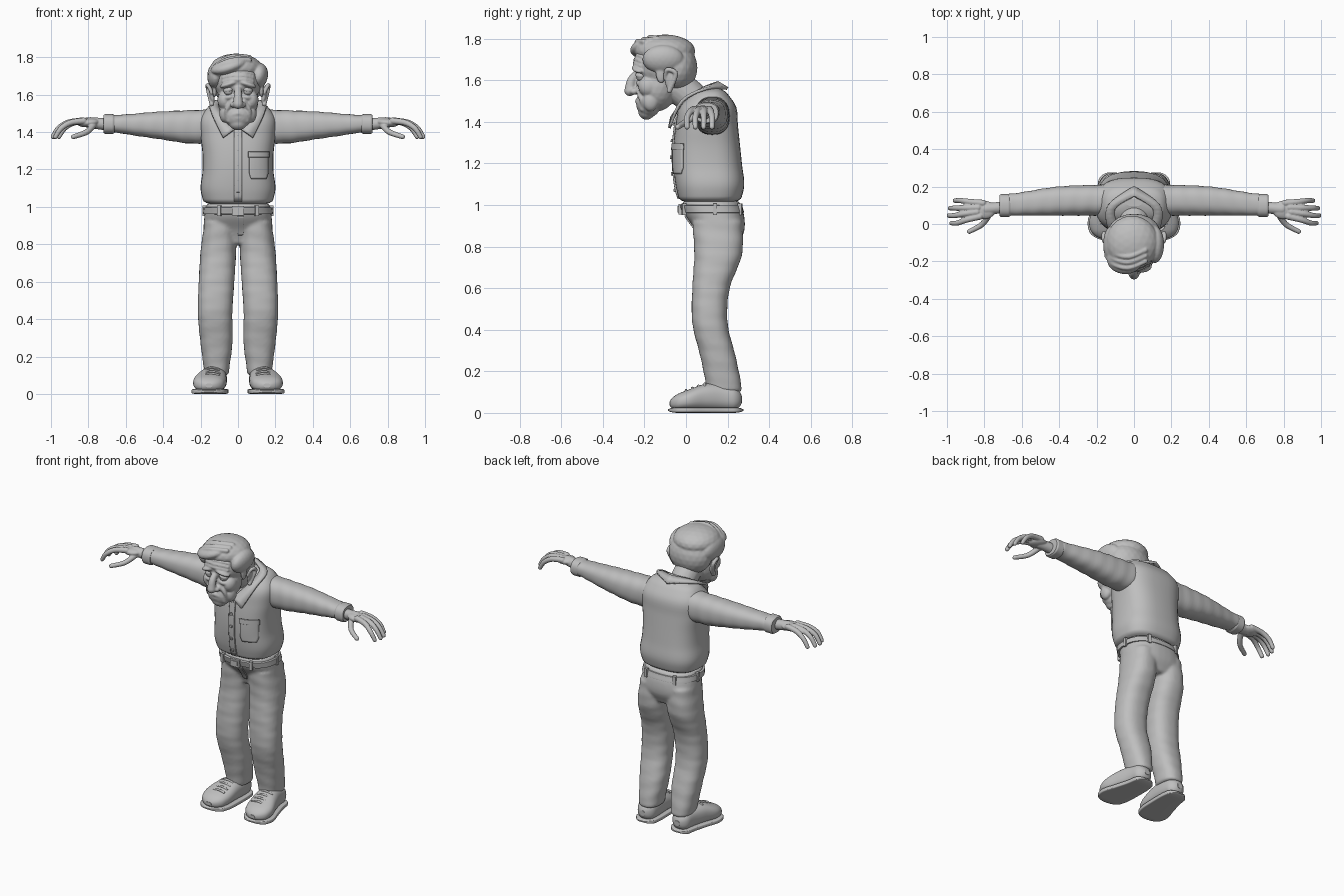
import bpy, bmesh, math
from mathutils import Euler, Matrix

default_cube = bpy.data.objects.get("Cube")
if default_cube:
    bpy.data.objects.remove(default_cube)

grey = bpy.data.materials.new("clay_grey")
grey.use_nodes = True
tone = (.52, .52, .52, 1)
grey.diffuse_color = tone
grey.node_tree.nodes["Principled BSDF"].inputs["Base Color"].default_value = tone

HEAD = (0, -.1, 1.6)
WRIST = (0, 0, 1.4)


def finish(name, bm, at=(0, 0, 0), mirror=False, voxel=None, relax=2):
    """Turn a bmesh into a shaded object, optionally mirrored and fused."""
    bmesh.ops.recalc_face_normals(bm, faces=bm.faces)
    mesh = bpy.data.meshes.new(name)
    bm.to_mesh(mesh)
    bm.free()
    mesh.materials.append(grey)
    mesh.shade_smooth()
    mesh.set_sharp_from_angle(angle=math.radians(50))
    part = bpy.data.objects.new(name, mesh)
    part.location = at
    bpy.context.collection.objects.link(part)
    if mirror:
        part.modifiers.new("mirror", 'MIRROR').use_mirror_merge = voxel is None
    if voxel:
        fuse = part.modifiers.new("fuse", 'REMESH')
        fuse.mode, fuse.voxel_size, fuse.use_smooth_shade = 'VOXEL', voxel, True
        part.modifiers.new("relax", 'SMOOTH').iterations = relax
    return part


def thicken(part, thickness):
    cloth = part.modifiers.new("cloth", 'SOLIDIFY')
    cloth.thickness, cloth.offset = thickness, 0


def mix(t, keys):
    """Smooth value at t along evenly spaced keys; a plain number is constant."""
    if not isinstance(keys, (tuple, list)):
        return keys
    last = len(keys) - 1
    i = min(int(t * last), last - 1)
    f = t * last - i
    before, a, b, after = keys[max(i - 1, 0)], keys[i], keys[i + 1], keys[min(i + 2, last)]
    enter, leave = (b - before) / 2, (after - a) / 2
    ease = f * f * (3 - 2 * f)
    return a + (b - a) * ease + f * (1 - f) * (enter * (1 - f) - leave * f)


def path(points, count):
    return [[mix(i / count, axis) for axis in zip(*points)] for i in range(count + 1)]


def loft(bm, axis, start, stop, left, right, low, high, power=2.4, bevel=.01, fold=0, sides=36):
    """Rounded-box rings along an axis, following four edge profiles."""
    rings, count = [], 40
    for j in range(count + 1):
        t = (1 - math.cos(math.pi * j / count)) / 2
        pos = start + (stop - start) * t
        inset = 1 - min(1, min(pos - start, stop - pos) / bevel)
        end = max(.3, math.sqrt(1 - inset * inset)) if bevel > .03 else 1 - .1 * inset
        ends = [mix(t, keys) for keys in (left, right, low, high)]
        ring = []
        for i in range(sides):
            angle = math.tau * i / sides
            c, s = math.cos(angle), math.sin(angle)
            k = end * (1 + fold * math.sin(math.tau * pos * 12 + 2 * math.sin(angle + 1)))
            a = (ends[0] + ends[1] + (ends[1] - ends[0]) * k * math.copysign(abs(c) ** (2 / power), c)) / 2
            b = (ends[2] + ends[3] + (ends[3] - ends[2]) * k * math.copysign(abs(s) ** (2 / power), s)) / 2
            ring.append(bm.verts.new({'x': (pos, a, b), 'y': (a, pos, b), 'z': (a, b, pos)}[axis]))
        rings.append(ring)
    for ring, above in zip(rings, rings[1:]):
        for i in range(sides):
            bm.faces.new((ring[i - 1], ring[i], above[i], above[i - 1]))
    bm.faces.new(rings[0])
    bm.faces.new(rings[-1])
    return bm


def barrel(bm, start, stop, half, front, back, **options):
    """A vertical loft that is the same on both sides of the middle."""
    return loft(bm, 'z', start, stop, [-h for h in half], half, front, back, **options)


def ball(bm, centre, size, turn=(0, 0, 0)):
    place = Matrix.Translation(centre) @ Euler(turn).to_matrix().to_4x4()
    bmesh.ops.create_icosphere(bm, subdivisions=3, radius=1,
                               matrix=place @ Matrix.Diagonal((*size, 1)))


def chain(bm, points, first, last):
    """A fleshy tube of overlapping balls through the points."""
    count = 7 * len(points)
    for i, point in enumerate(path(points, count)):
        ball(bm, point, [first + (last - first) * i / count] * 3)


def box(bm, centre, size, turn=0):
    bmesh.ops.create_cube(bm, size=1, matrix=Matrix.Translation(centre)
                          @ Matrix.Rotation(turn, 4, 'Z') @ Matrix.Diagonal((*size, 1)))


def plate(name, middle, height, width, tall, target, lift, taper=0):
    """Thin cloth panel projected onto the front of a garment."""
    bm = bmesh.new()
    bmesh.ops.create_grid(bm, x_segments=10, y_segments=14, size=1)
    for v in bm.verts:
        u, h = v.co.x, v.co.y
        u *= 1 - taper * max(0, -h - .6)
        v.co = (middle + u * width / 2, -.5, height + h * tall / 2)
    panel = finish(name, bm)
    drape = panel.modifiers.new("drape", 'SHRINKWRAP')
    drape.target, drape.wrap_method, drape.offset = target, 'PROJECT', lift
    drape.use_project_y = drape.use_positive_direction = True
    thicken(panel, .008)


# Shirt body with a bloused hem, pocket and buttons
shirt = finish("shirt_body", barrel(
    bmesh.new(), 1, 1.57, half=(.18, .2, .19, .19, .2, .2, .14),
    front=(-.03, -.05, -.06, -.06, -.05, -.03, .05),
    back=(.26, .28, .27, .26, .25, .24, .18), power=2.7, bevel=.035))
plate("button_placket", 0, 1.23, .04, .4, shirt, .004)
plate("chest_pocket", .11, 1.22, .1, .14, shirt, .005, taper=.5)
plate("pocket_hem", .11, 1.28, .11, .03, shirt, .009)
for i in range(5):
    plate("shirt_button", 0, 1.07 + .08 * i, .016, .016, shirt, .011, taper=.8)

# Folded collar
bm = bmesh.new()
inner = path([(0, .15, .09), (.1, .08, .06), (.08, -.01, 0), (.01, -.07, -.08)], 15)
outer = path([(0, .2, .06), (.14, .1, .06), (.14, -.02, 0), (.08, -.08, -.13)], 15)
edges = [(bm.verts.new(a), bm.verts.new(b)) for a, b in zip(inner, outer)]
for near, far in zip(edges, edges[1:]):
    bm.faces.new((*near, *reversed(far)))
thicken(finish("collar", bm, at=(0, 0, 1.5), mirror=True), .014)

# Sleeves and cuffs
finish("sleeves", loft(bmesh.new(), 'x', .13, .68, .045, (.21, .2, .16),
                       (1.34, 1.34, 1.36, 1.38, 1.4), (1.52, 1.51, 1.49),
                       fold=.015), mirror=True)
finish("cuffs", loft(bmesh.new(), 'x', .66, .72, .037, .16, 1.39, 1.496), mirror=True)

# Hands with drooping fingers
bm = bmesh.new()
chain(bm, [(.69, .09, .04), (.79, .08, .05)], .033, .03)
ball(bm, (.8, .075, .05), (.06, .05, .024), turn=(0, .1, 0))
for i in range(4):
    reach, knuckle, tip = .99 - .01 * (i - 1.2) ** 2, .04 + .024 * i, .005 + .04 * i
    chain(bm, [(reach - .15, knuckle, .06), (reach - .08, (knuckle + tip) / 2, .05),
               (reach - .03, tip, .02), (reach, tip, -.025)], .018, .0125)
chain(bm, [(.77, .06, .04), (.81, 0, 0), (.88, -.04, -.025)], .018, .013)
finish("hands", bm, at=WRIST, mirror=True, voxel=.004)

# Trousers fused from hips and mirrored legs
bm = barrel(bmesh.new(), .8, 1.02, half=(.13, .18, .18, .17),
            front=(.08, .05, 0, -.02), back=(.25, .28, .28, .26))
loft(bm, 'z', .1, .93, (.05, .03, .03, .02, .01, .01), (.18, .2, .215, .21, .2, .18),
     (.1, .07, .03, .03, .04, .03), (.27, .24, .2, .21, .27, .27), fold=.012)
trousers = finish("trousers", bm, mirror=True, voxel=.009, relax=4)
plate("trouser_fly", .013, .9, .034, .1, trousers, .003, taper=.6)

# Belt, buckle and loops
finish("belt", barrel(bmesh.new(), .96, 1, half=(.187, .183), front=(-.02, -.03),
                      back=(.28, .27), bevel=.003))
bm = bmesh.new()
box(bm, (0, -.028, .98), (.065, .014, .05))
box(bm, (0, -.036, .98), (.04, .01, .03))
finish("belt_buckle", bm)
bm = bmesh.new()
for place, turn in (((.1, -.01, .98), .25), ((.18, .14, .98), 0), ((.1, .26, .98), -.25)):
    box(bm, place, (.02, .02, .055), turn)
finish("belt_loops", bm, mirror=True)

# Shoes, soles and laces
inside, outside = (.09, .065, .06, .06, .07), (.22, .24, .215, .19, .18)
finish("shoes", loft(bmesh.new(), 'y', -.08, .27, inside, outside, .01,
                     (.08, .11, .14, .14, .12), bevel=.05), mirror=True)
finish("soles", loft(bmesh.new(), 'y', -.086, .276, [a - .008 for a in inside],
                     [a + .008 for a in outside], 0, .027, power=7, bevel=.05), mirror=True)
bm = bmesh.new()
for i in range(4):
    y, z = .03 * i, .11 + .01 * i
    chain(bm, [(.1, y, z - .01), (.14, y, z), (.18, y, z - .01)], .007, .007)
finish("shoelaces", bm, mirror=True, voxel=.004, relax=1)

# Head: neck, skull, face, chin, cheek and jowl
bm = bmesh.new()
chain(bm, [(0, .16, -.15), (0, .13, -.09), (0, .06, -.03)], .08, .08)
ball(bm, (0, -.01, .07), (.13, .14, .12))
ball(bm, (0, -.04, -.03), (.11, .1, .12))
ball(bm, (0, -.08, -.11), (.08, .06, .07))
ball(bm, (0, -.09, -.15), (.05, .04, .04))
ball(bm, (.07, -.08, -.03), (.04, .05, .05))
ball(bm, (.07, -.07, -.1), (.03, .04, .05))
# Brow, eye bag and cheek fold
ball(bm, (.05, -.13, .055), (.05, .03, .015), turn=(0, .3, .2))
ball(bm, (.05, -.12, -.015), (.03, .02, .014), turn=(0, .2, .3))
chain(bm, [(.03, -.13, -.04), (.06, -.12, -.08), (.06, -.1, -.13)], .013, .01)
# Nose and frowning mouth
chain(bm, [(0, -.13, .04), (0, -.16, 0), (0, -.17, -.05)], .017, .027)
ball(bm, (.024, -.15, -.054), (.017, .02, .016))
chain(bm, [(0, -.135, -.1), (.03, -.125, -.11), (.05, -.11, -.14)], .011, .011)
chain(bm, [(0, -.13, -.125), (.04, -.11, -.145)], .01, .01)
# Forehead wrinkles
for i in range(3):
    z = .08 + .02 * i
    y = -.01 - .14 * math.sqrt(1 - ((z - .07) / .12) ** 2)
    chain(bm, [(0, y, z), (.04, y + .007, z), (.08, y + .03, z - .01)], .008, .008)
finish("head", bm, at=HEAD, mirror=True, voxel=.0055)

# Eyes under heavy lids
bm = bmesh.new()
ball(bm, (.05, -.115, .017), (.025, .025, .022))
finish("eyes", bm, at=HEAD, mirror=True)
bm = bmesh.new()
ball(bm, (.05, -.115, .027), (.03, .028, .017), turn=(.2, .3, .2))
finish("eyelids", bm, at=HEAD, mirror=True)

# Ears with a raised rim
bm = bmesh.new()
ball(bm, (.14, .025, 0), (.014, .026, .05), turn=(0, .15, 0))
chain(bm, [(.14, 0, .01), (.16, .01, .05), (.16, .05, .03), (.14, .02, -.05)], .01, .013)
finish("ears", bm, at=HEAD, mirror=True, voxel=.004, relax=1)

# Side-parted hair: crown, back, fringe, sides, sideburns and strands
bm = bmesh.new()
ball(bm, (-.01, 0, .14), (.14, .145, .08))
ball(bm, (0, .055, .06), (.14, .1, .12))
ball(bm, (-.05, -.09, .155), (.1, .08, .04), turn=(.2, -.3, 0))
ball(bm, (-.12, -.01, .1), (.045, .1, .07))
ball(bm, (.11, -.01, .1), (.05, .1, .07), turn=(0, .2, 0))
for side in (-1, 1):
    ball(bm, (side * .125, -.02, .035), (.013, .026, .05))
for i in range(3):
    d = .03 * i
    chain(bm, [(.06, d - .1, .185 + d / 4), (-.03, d - .135, .185 + d / 3),
               (-.11, d - .115, .155 + d / 4), (-.15, d - .07, .11)], .014, .01)
finish("hair", bm, at=HEAD, voxel=.0055, relax=3)
